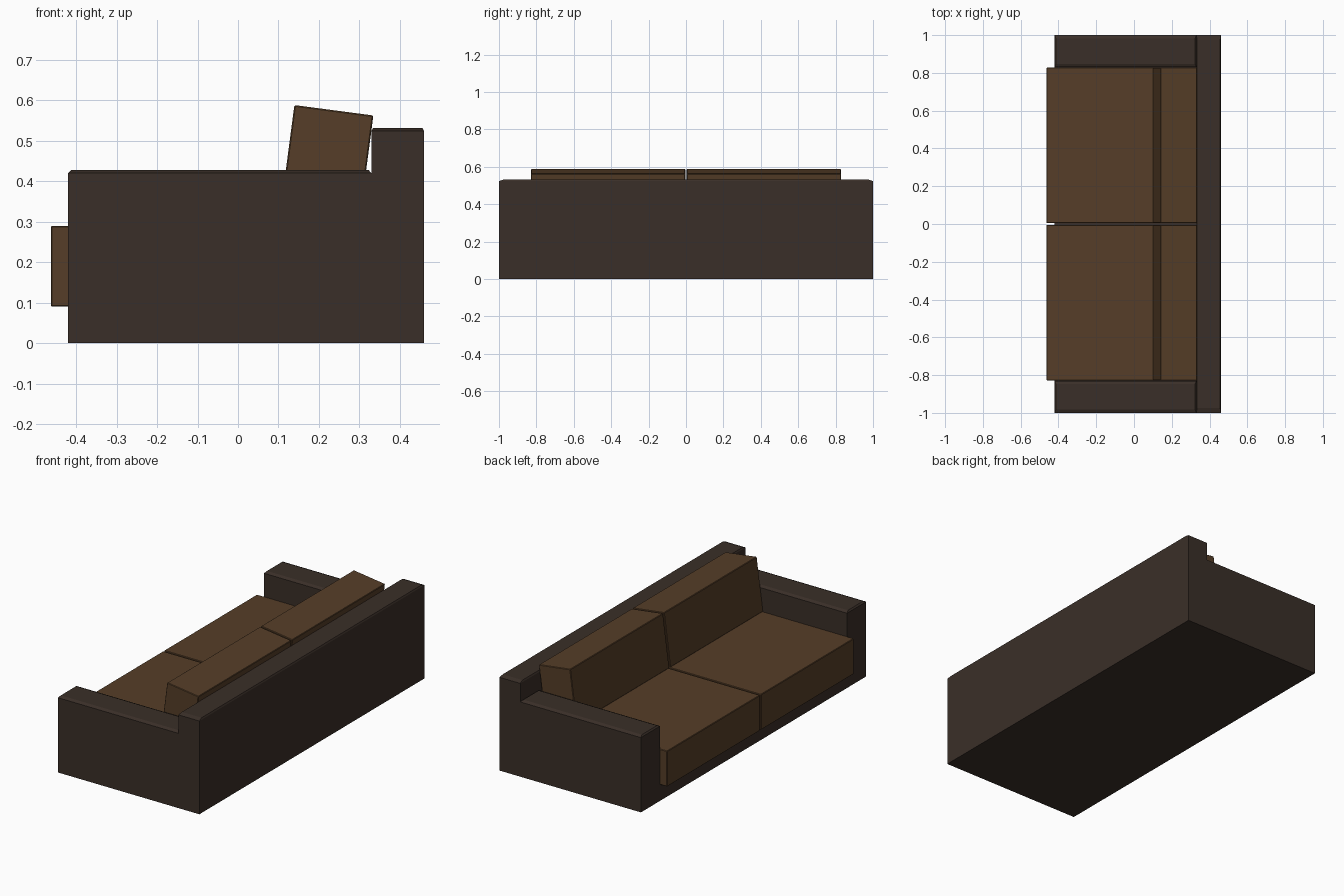
import bpy, bmesh, math
from mathutils import Matrix, Vector

if "Cube" in bpy.data.objects:
    bpy.data.objects.remove(bpy.data.objects["Cube"])


def material(name, rgb):
    m = bpy.data.materials.new(name)
    m.diffuse_color = (*rgb, 1)
    m.use_nodes = True
    m.node_tree.nodes["Principled BSDF"].inputs["Base Color"].default_value = m.diffuse_color
    return m


FRAME = material("dark_frame", (0.042, 0.028, 0.021))
FABRIC = material("brown_fabric", (0.092, 0.048, 0.021))


def finish(name, bm, mat):
    bmesh.ops.recalc_face_normals(bm, faces=bm.faces)
    mesh = bpy.data.meshes.new(name)
    bm.to_mesh(mesh)
    bm.free()
    mesh.materials.append(mat)
    obj = bpy.data.objects.new(name, mesh)
    bpy.context.collection.objects.link(obj)
    return obj


def box(name, lo, hi, mat, crown=None, bevel=0, tilt=0):
    """Box between two corners; crown = (x inset, y inset, height) of a chamfered top."""
    lo, hi = Vector(lo), Vector(hi)
    size, mid = hi - lo, (lo + hi) / 2
    bm = bmesh.new()
    bmesh.ops.create_cube(bm, size=1, matrix=Matrix.Diagonal((*size, 1)))
    if crown:
        dx, dy, dz = crown
        top = max(bm.faces, key=lambda f: f.calc_center_median().z)
        cap = bmesh.ops.extrude_face_region(bm, geom=[top])
        bm.faces.remove(top)
        cap_verts = [g for g in cap["geom"] if isinstance(g, bmesh.types.BMVert)]
        for v in bm.verts:
            if v in cap_verts:
                v.co.x -= math.copysign(dx, v.co.x)
                v.co.y -= math.copysign(dy, v.co.y)
            elif v.co.z > 0:
                v.co.z -= dz
    bm.transform(Matrix.Translation(mid) @ Matrix.Rotation(tilt, 4, 'Y'))
    obj = finish(name, bm, mat)
    if bevel:
        mod = obj.modifiers.new("edge", 'BEVEL')
        mod.width, mod.segments = bevel, 1
    return obj


# Frame: plinth under the cushions and the tall back
box("base", (-0.42, -0.83, 0), (0.33, 0.83, 0.09), FRAME)
box("backrest", (0.33, -1, 0), (0.46, 1, 0.532), FRAME, crown=(0.004, 0.025, 0.008))

for side, s in (("left", -1), ("right", 1)):
    # Arm at each end
    y = sorted((s * 0.83, s))
    box(side + "_arm", (-0.42, y[0], 0), (0.33, y[1], 0.428), FRAME,
        crown=(0.007, 0.018, 0.008))
    # Seat cushion, overhanging the plinth at the front
    y = sorted((s * 0.004, s * 0.829))
    box(side + "_seat_cushion", (-0.463, y[0], 0.09), (0.329, y[1], 0.29), FABRIC,
        bevel=0.003)
    # Leaning back cushion, sunk slightly into the seat
    box(side + "_back_cushion", (0.119, y[0], 0.265), (0.316, y[1], 0.565), FABRIC,
        bevel=0.003, tilt=math.radians(7.5)).location.z = 0.012
